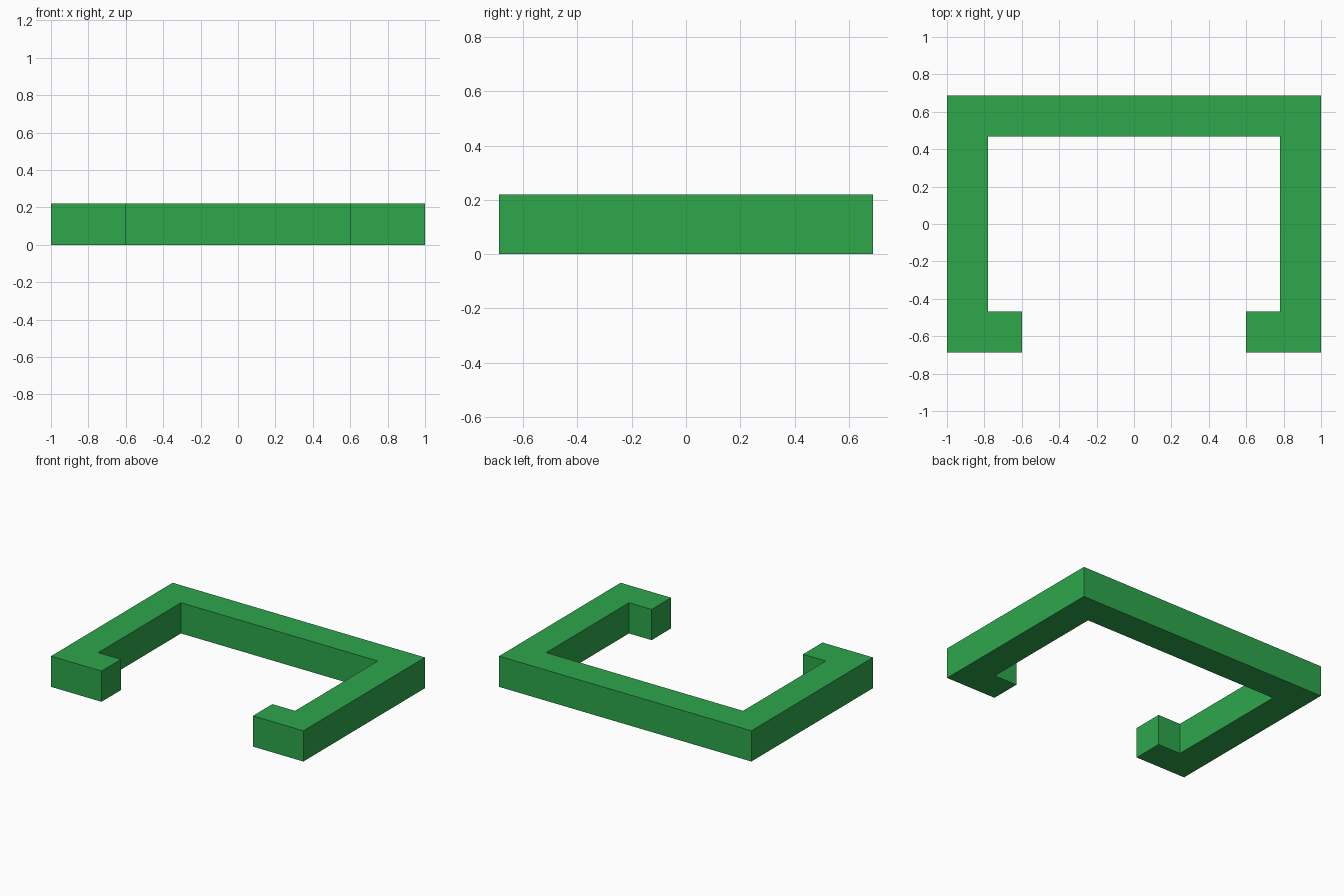
import bpy
import bmesh

if "Cube" in bpy.data.objects:
    bpy.data.objects.remove(bpy.data.objects["Cube"])

HALF_W, HALF_D = 1.0, 0.688   # outer half sizes
BAR = 0.22                    # square bar section
LIP = 0.6                     # x where the front lips end

green = bpy.data.materials.new("green")
green.diffuse_color = (0.027, 0.385, 0.071, 1.0)
green.use_nodes = True
green.node_tree.nodes["Principled BSDF"].inputs["Base Color"].default_value = green.diffuse_color

# Right half of the C-shaped outline, mirrored to close the loop
half = [
    (HALF_W, HALF_D),
    (HALF_W, -HALF_D),
    (LIP, -HALF_D),
    (LIP, -HALF_D + BAR),
    (HALF_W - BAR, -HALF_D + BAR),
    (HALF_W - BAR, HALF_D - BAR),
]
outline = half + [(-x, y) for x, y in reversed(half)]

# Extrude the outline into a solid bracket
bm = bmesh.new()
base = bm.faces.new([bm.verts.new((x, y, 0)) for x, y in outline])
ext = bmesh.ops.extrude_face_region(bm, geom=[base], use_keep_orig=True)
top = [v for v in ext["geom"] if isinstance(v, bmesh.types.BMVert)]
bmesh.ops.translate(bm, verts=top, vec=(0, 0, BAR))
bmesh.ops.recalc_face_normals(bm, faces=bm.faces)

mesh = bpy.data.meshes.new("bracket_frame")
bm.to_mesh(mesh)
bm.free()
mesh.materials.append(green)
frame = bpy.data.objects.new("bracket_frame", mesh)
bpy.context.collection.objects.link(frame)
